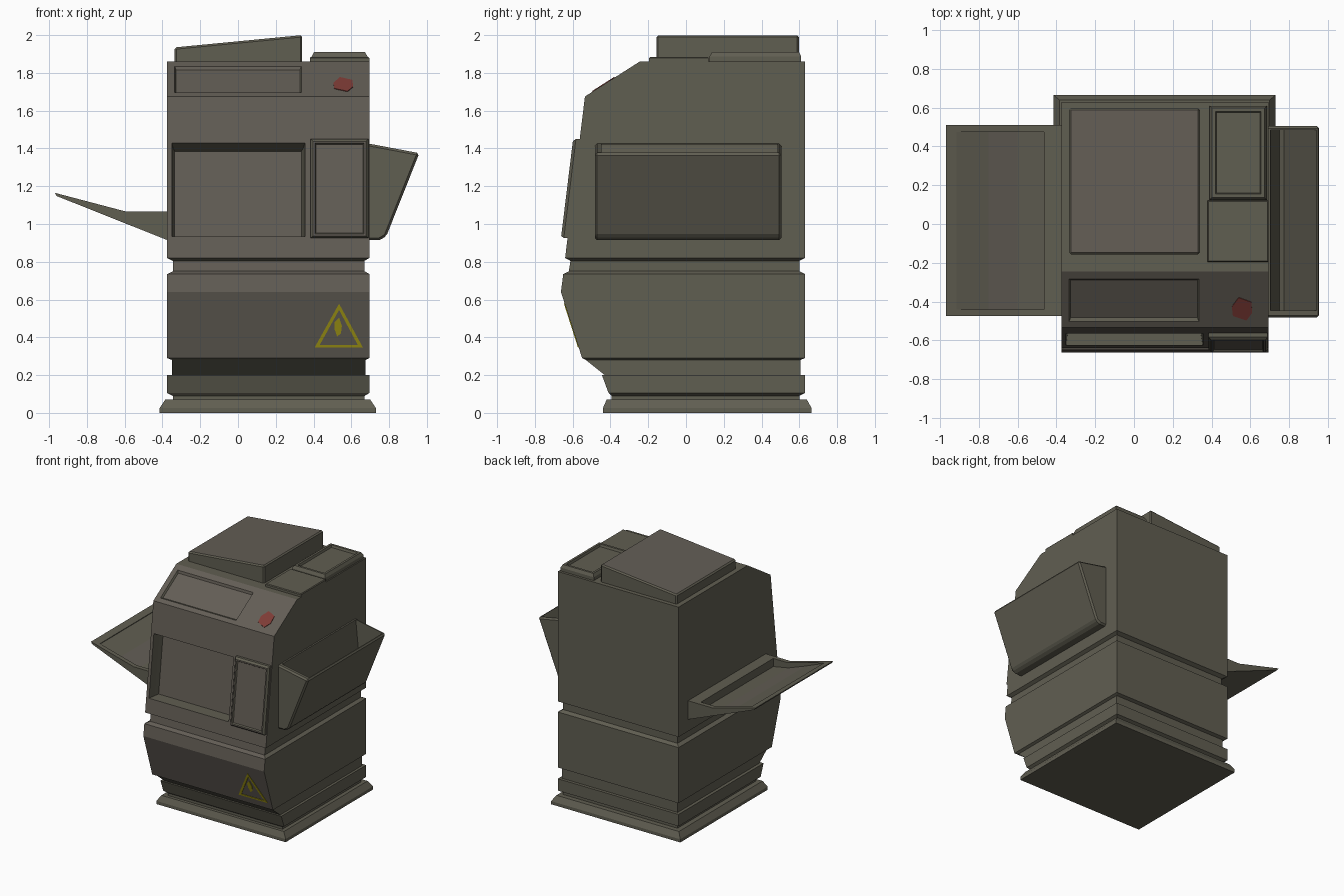
import bpy, bmesh
from mathutils import Vector

if "Cube" in bpy.data.objects:
    bpy.data.objects.remove(bpy.data.objects["Cube"])


def material(name, rgb):
    m = bpy.data.materials.new(name)
    m.diffuse_color = (*rgb, 1)
    m.use_nodes = True
    m.node_tree.nodes["Principled BSDF"].inputs["Base Color"].default_value = m.diffuse_color
    return m


OLIVE = material("olive grey", (0.118, 0.112, 0.083))
TAUPE = material("warm grey", (0.125, 0.111, 0.092))
RED = material("dull red", (0.21, 0.045, 0.037))
YELLOW = material("hazard yellow", (0.37, 0.32, 0.008))


def loft(name, rings, mat=OLIVE):
    """Skin a stack of equal-sized point rings and cap both ends."""
    bm = bmesh.new()
    vs = [[bm.verts.new(p) for p in r] for r in rings]
    n = len(rings[0])
    for a, b in zip(vs, vs[1:]):
        for i in range(n):
            j = (i + 1) % n
            bm.faces.new((a[i], a[j], b[j], b[i]))
    bm.faces.new(vs[0])
    bm.faces.new(vs[-1])
    bmesh.ops.recalc_face_normals(bm, faces=bm.faces)
    me = bpy.data.meshes.new(name)
    bm.to_mesh(me)
    bm.free()
    me.materials.append(mat)
    ob = bpy.data.objects.new(name, me)
    bpy.context.collection.objects.link(ob)
    return ob


def prism(name, pts, y0, y1, mat=OLIVE):
    """Extrude an x-z outline along y."""
    return loft(name, [[(x, y, z) for x, z in pts] for y in (y0, y1)], mat)


def plate(name, fn, u0, u1, v0, v1, steps, mat=OLIVE):
    """Rectangle on a surface fn(u, v, out), stepped by (inset, out)."""
    return loft(name, [[fn(u0 + i, v0 + i, d), fn(u1 - i, v0 + i, d),
                        fn(u1 - i, v1 - i, d), fn(u0 + i, v1 - i, d)]
                       for i, d in steps], mat)


def decal(name, fn, pts, mat):
    return loft(name, [[fn(x, z, d) for x, z in pts] for d in (-0.002, 0.004)], mat)


def apply(ob, kind, **props):
    mod = ob.modifiers.new(kind.lower(), kind)
    for k, v in props.items():
        setattr(mod, k, v)
    bpy.context.view_layer.objects.active = ob
    bpy.ops.object.modifier_apply(modifier=mod.name)


def cut(ob, cutter):
    apply(ob, 'BOOLEAN', operation='DIFFERENCE', solver='EXACT', object=cutter)
    bpy.data.objects.remove(cutter)


def paint(ob, mat, rule):
    me = ob.data
    if mat.name not in me.materials:
        me.materials.append(mat)
    idx = me.materials.find(mat.name)
    for p in me.polygons:
        p.material_index = idx if rule(p.normal, p.center) else 0


# surfaces the details sit on
def front(x, z, d):
    return Vector((x, -0.535 + 0.1227 * (z - 1.675) - d, z))


def slope(x, z, d):
    return Vector((x, -0.535 + 1.568 * (z - 1.675) - 0.538 * d, z + 0.843 * d))


def lower(x, z, d):
    return Vector((x, -0.55 - 0.32 * (z - 0.29) - d, z))


def top(x, y, d):
    return Vector((x, y, 1.86 + d))


def stack(name, rows):
    return loft(name, [[(x0, f, z), (x1, f, z), (x1, b, z), (x0, b, z)]
                       for z, f, b, x0, x1 in rows])


# plinth
stack("base_plinth", [(0, -.44, .665, -.415, .73), (.025, -.44, .665, -.415, .73),
                      (.07, -.42, .64, -.385, .70)])

# cabinet: (z, front y, back y, left x, right x), with grooves between bands
W, G = (-.375, .695), (-.345, .67)
body = stack("cabinet", [
    (.06, -.395, .60, *G), (.09, -.395, .60, *G),
    (.105, -.41, .63, *W), (.20, -.445, .63, *W),
    (.20, -.43, .605, -.35, .675), (.28, -.53, .605, -.35, .675),
    (.29, -.55, .63, *W), (.64, -.662, .63, *W), (.735, -.65, .63, *W),
    (.75, -.62, .60, *G), (.805, -.612, .60, *G),
    (.82, -.64, .63, *W), (1.675, -.535, .63, *W), (1.86, -.245, .63, *W)])

# deep window recess in the front, with a sloping ceiling
def window_ring(x0, x1, z1, y=None, d=0):
    pts = [(x0, .935), (x1, .935), (x1, z1), (x0, z1)]
    return [(x, y, z) if y is not None else front(x, z, d) for x, z in pts]


cut(body, loft("window_cutter", [window_ring(-.35, .355, 1.43, y=-.8),
                                 window_ring(-.35, .355, 1.43),
                                 window_ring(-.343, .345, 1.40, d=-.06),
                                 window_ring(-.335, .335, 1.385, d=-.10)]))
# shallow screen recess in the sloped top
cut(body, plate("screen_cutter", slope, -.335, .335, 1.695, 1.835,
                [(0, .1), (0, 0), (.008, -.015)]))
paint(body, TAUPE, lambda n, c: n.y < -.3 and c.z > .3 and n.z > -.4)

# raised door beside the window
door = plate("front_door", front, .385, .69, .925, 1.45,
             [(0, -.02), (0, .02), (.012, .035), (.022, .035), (.028, .025)])
paint(door, TAUPE, lambda n, c: n.y < -.9)

# sloping lid
lid = prism("top_lid", [(-.335, 1.85), (.34, 1.85), (.34, 2.0), (-.335, 1.935)], -.157, .597)
apply(lid, 'BEVEL', width=.01, segments=1)
paint(lid, TAUPE, lambda n, c: n.z > .9)

# raised pads on the top right
plate("front_top_pad", top, .38, .695, -.195, .12, [(0, -.01), (0, .018), (.005, .024)])
plate("rear_top_box", top, .39, .685, .125, .61,
      [(0, -.01), (0, .027), (.012, .05), (.03, .05), (.036, .032)])

# left tray with a sunken, slightly curved floor
tray = prism("left_tray", [(-.36, 1.065), (-.59, 1.065), (-.97, 1.165),
                           (-.96, 1.148), (-.36, .909)], -.475, .51)
cut(tray, prism("tray_cutter", [(-.465, 1.0), (-.60, 1.025), (-.75, 1.08),
                                (-.915, 1.146), (-.93, 1.3), (-.465, 1.3)], -.44, .475))
paint(tray, TAUPE, lambda n, c: n.z > .5 and -.8 < c.x < -.5 and abs(n.x) > .3)

# right hopper, open at the top
hopper = prism("right_hopper", [(.68, 1.428), (.96, 1.375), (.785, .935),
                                (.75, .915), (.68, .915)], -.483, .505)
apply(hopper, 'BEVEL', width=.012, segments=1)
cut(hopper, prism("hopper_cutter", [(.705, 1.5), (.705, 1.41), (.75, .97), (.775, .96),
                                    (.942, 1.375), (.945, 1.5)], -.447, .485))

# red mark on the sloped panel
decal("red_mark", slope, [(.505, 1.745), (.54, 1.775), (.605, 1.76),
                          (.61, 1.725), (.58, 1.70), (.51, 1.715)], RED)

# yellow warning triangle and flame
outer = [(.405, .345), (.662, .345), (.535, .578)]
inner = [(.433, .360), (.634, .360), (.535, .545)]
for i, side in enumerate(("bottom", "right", "left")):
    j = (i + 1) % 3
    decal("warning_" + side, lower, [outer[i], outer[j], inner[j], inner[i]], YELLOW)
decal("warning_flame", lower, [(.525, .405), (.545, .42), (.55, .46), (.535, .505),
                               (.51, .48), (.512, .44)], YELLOW)
